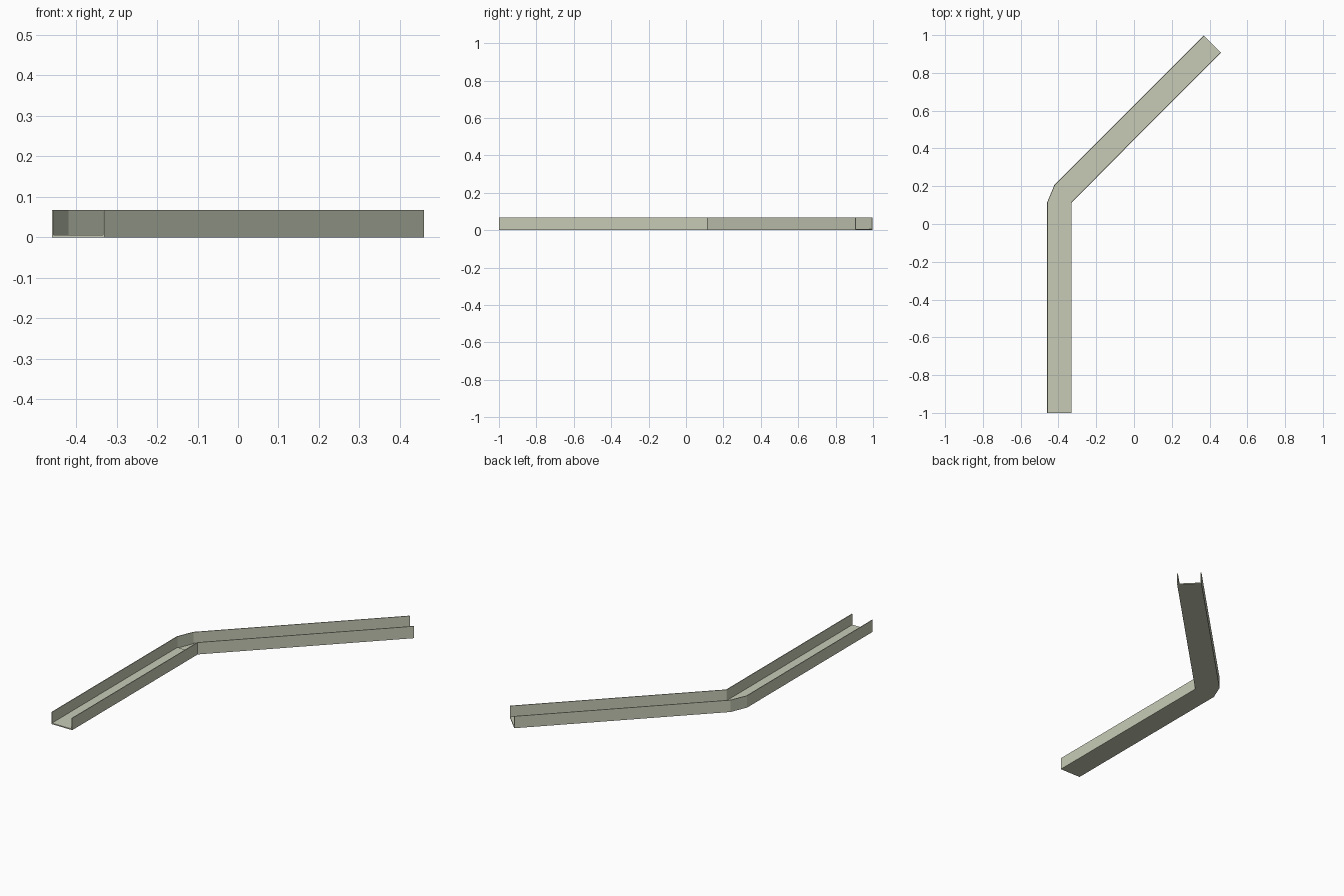
import bpy, bmesh
from mathutils import Vector

if "Cube" in bpy.data.objects:
    bpy.data.objects.remove(bpy.data.objects["Cube"])

W, H, T, F = 0.13, 0.067, 0.004, 0.006   # width, height, wall and floor thickness
R = 0.5 ** 0.5

mat = bpy.data.materials.new("pale grey green")
mat.diffuse_color = (0.57, 0.60, 0.47, 1)
mat.use_nodes = True
mat.node_tree.nodes["Principled BSDF"].inputs["Base Color"].default_value = mat.diffuse_color

# U-shaped section: distance from the inner-bend side, height
section = [(0, 0), (0, H), (T, H), (T, F), (W - T, F), (W - T, H), (W, H), (W, 0)]

# Stations along the channel: inner-edge point and direction across the channel
corner = (-0.33, 0.114)
across_a, across_b = Vector((-1, 0)), Vector((-R, R))
stations = [((-0.33, -1.0), across_a), (corner, across_a),
            (corner, across_b), ((0.46, 0.906), across_b)]

bm = bmesh.new()
rings = []
for origin, across in stations:
    ring = []
    for s, z in section:
        p = Vector(origin) + across * s
        ring.append(bm.verts.new((p.x, p.y, z)))
    rings.append(ring)

# Skin between stations; the bend wedge has no upper floor sheet
n = len(section)
for i in range(3):
    a, b = rings[i], rings[i + 1]
    for j in range(n):
        k = (j + 1) % n
        if i == 1 and j in (0, 3):
            continue
        bm.faces.new((a[j], a[k], b[k], b[j]))
bm.faces.new(rings[0][::-1])
bm.faces.new(rings[3])
bmesh.ops.remove_doubles(bm, verts=bm.verts, dist=1e-5)
bm.normal_update()

# Make the underside face down
if sum(f.normal.z * f.calc_area() for f in bm.faces if f.calc_center_median().z < 0.001) > 0:
    bmesh.ops.reverse_faces(bm, faces=bm.faces)

mesh = bpy.data.meshes.new("bent_channel")
bm.to_mesh(mesh)
bm.free()
mesh.materials.append(mat)
bpy.context.collection.objects.link(bpy.data.objects.new("bent_channel", mesh))
